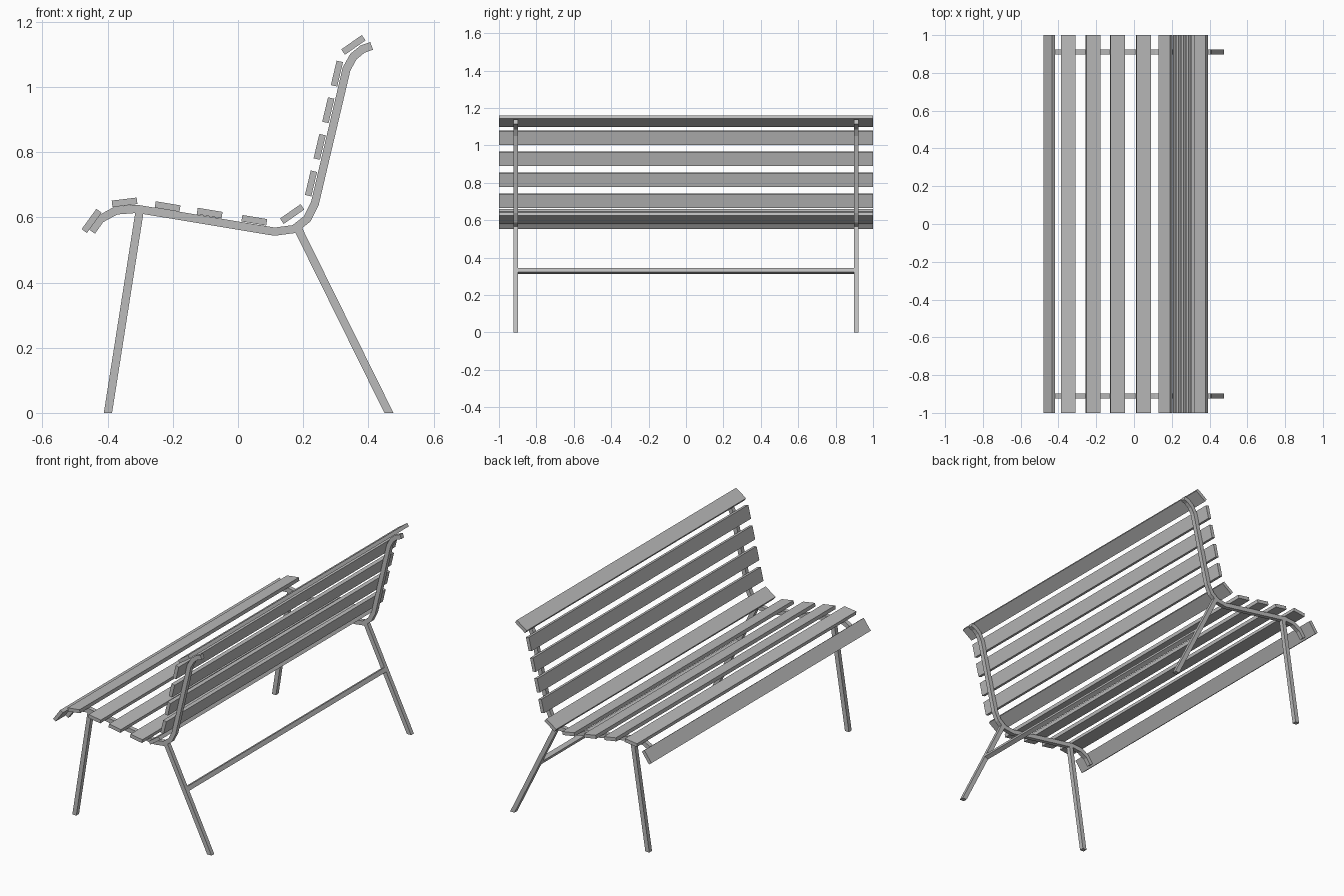
import bpy
import bmesh
from math import radians, cos, sin
from mathutils import Vector

if "Cube" in bpy.data.objects:
    bpy.data.objects.remove(bpy.data.objects["Cube"], do_unlink=True)

grey = bpy.data.materials.new("bench grey")
grey.use_nodes = True
COLOUR = (0.5, 0.5, 0.5, 1)
grey.diffuse_color = COLOUR
grey.node_tree.nodes["Principled BSDF"].inputs["Base Color"].default_value = COLOUR

BAR = 0.025      # square bar of the frame
SIDE = 0.91      # distance of each frame from the middle


def strip(name, path, thick, y_mid, width, level_ends=False):
    """Flat-sided bar with mitred bends, following an x-z path."""
    pts = [Vector(p) for p in path]
    dirs = [(b - a).normalized() for a, b in zip(pts, pts[1:])]
    bm = bmesh.new()
    rings = []
    for i, p in enumerate(pts):
        d0, d1 = dirs[max(i - 1, 0)], dirs[min(i, len(dirs) - 1)]
        n0 = Vector((-d0.y, d0.x))
        n = n0 + Vector((-d1.y, d1.x))
        if level_ends:
            n = Vector((1, 0))
        off = n * (thick / 2 / n.dot(n0))
        rings.append([bm.verts.new((p.x + s * off.x, y_mid + t * width / 2, p.y + s * off.y))
                      for s, t in ((-1, -1), (1, -1), (1, 1), (-1, 1))])
    for a, b in zip(rings, rings[1:]):
        for k in range(4):
            j = (k + 1) % 4
            bm.faces.new((a[k], a[j], b[j], b[k]))
    bm.faces.new(rings[0])
    bm.faces.new(rings[-1])
    bmesh.ops.recalc_face_normals(bm, faces=bm.faces)
    mesh = bpy.data.meshes.new(name)
    bm.to_mesh(mesh)
    bm.free()
    mesh.materials.append(grey)
    obj = bpy.data.objects.new(name, mesh)
    bpy.context.collection.objects.link(obj)
    return obj


def plank(name, x, z, angle, length, thick, width):
    """Straight strip centred on a point and tilted in the x-z plane."""
    half = Vector((cos(radians(angle)), sin(radians(angle)))) * length / 2
    mid = Vector((x, z))
    return strip(name, (mid - half, mid + half), thick, 0, width)


# Bent side frames and their legs
frame = [(-0.449, 0.557), (-0.422, 0.595), (-0.374, 0.621), (-0.31, 0.626),
         (0.112, 0.556), (0.172, 0.564), (0.212, 0.595), (0.236, 0.643),
         (0.333, 1.055), (0.354, 1.093), (0.382, 1.116), (0.41, 1.126)]
front_leg = [(-0.399, 0), (-0.302, 0.618)]
rear_leg = [(0.463, 0), (0.183, 0.567)]
for side, y in (("right", -SIDE), ("left", SIDE)):
    strip(side + "_frame", frame, BAR, y, BAR)
    strip(side + "_front_leg", front_leg, BAR, y, BAR, True)
    strip(side + "_rear_leg", rear_leg, BAR, y, BAR, True)

# Brace between the rear legs
plank("rear_brace", 0.301, 0.328, 116.3, BAR, BAR, 2 * SIDE - BAR)

# Slats: x, z and tilt
slats = {
    "front_lip_slat": (-0.449, 0.589, 54),
    "seat_slat_1": (-0.348, 0.646, 7),
    "seat_slat_2": (-0.216, 0.633, -9.4),
    "seat_slat_3": (-0.087, 0.613, -9.4),
    "seat_slat_4": (0.05, 0.591, -9.4),
    "corner_slat": (0.166, 0.61, 35),
    "top_slat": (0.354, 1.129, 35),
}
for i in range(4):
    slats[f"back_slat_{i + 1}"] = (0.224 + 0.0265 * i, 0.704 + 0.1123 * i, 76.7)
for name, (x, z, tilt) in slats.items():
    plank(name, x, z, tilt, 0.077, 0.02, 2)
